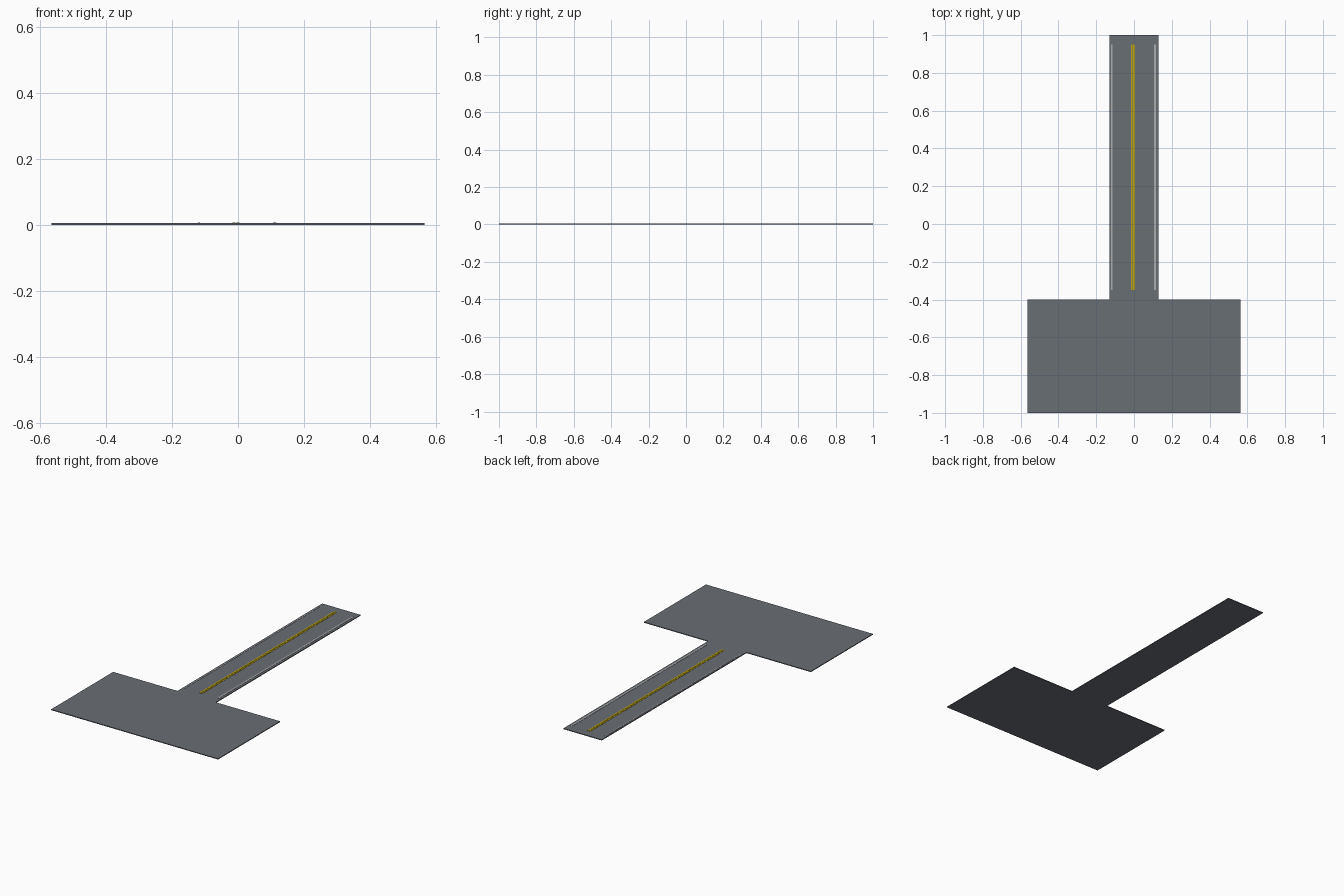
import bpy, bmesh

if "Cube" in bpy.data.objects:
    bpy.data.objects.remove(bpy.data.objects["Cube"])

SLAB_H = 0.005   # road thickness
LINE_TOP = 0.0065  # top of painted lines


def material(name, rgb):
    m = bpy.data.materials.new(name)
    m.diffuse_color = (*rgb, 1.0)
    m.use_nodes = True
    m.node_tree.nodes["Principled BSDF"].inputs["Base Color"].default_value = m.diffuse_color
    return m


def prism(name, outline, z0, z1, mat):
    """Extrude a flat outline from z0 to z1."""
    bm = bmesh.new()
    base = bm.faces.new([bm.verts.new((x, y, z0)) for x, y in outline])
    out = bmesh.ops.extrude_face_region(bm, geom=[base], use_keep_orig=True)
    top = [v for v in out["geom"] if isinstance(v, bmesh.types.BMVert)]
    bmesh.ops.translate(bm, verts=top, vec=(0, 0, z1 - z0))
    bmesh.ops.recalc_face_normals(bm, faces=bm.faces)
    me = bpy.data.meshes.new(name)
    bm.to_mesh(me)
    bm.free()
    me.materials.append(mat)
    ob = bpy.data.objects.new(name, me)
    bpy.context.collection.objects.link(ob)
    return ob


asphalt = material("asphalt grey", (0.141, 0.156, 0.178))
yellow = material("line yellow", (0.50, 0.37, 0.005))
white = material("line white", (0.42, 0.42, 0.42))

# T-shaped road slab: wide crossing at the front, narrow road behind
right = [(0.565, -1), (0.565, -0.4), (0.13, -0.4), (0.13, 1)]
left = [(-x, y) for x, y in reversed(right)]
prism("road_slab", right + left, 0, SLAB_H, asphalt)

# Painted lines along the narrow road
lines = [
    ("left_edge_line", -0.121, -0.115, white),
    ("centre_line_left", -0.016, -0.007, yellow),
    ("centre_line_right", -0.005, 0.004, yellow),
    ("right_edge_line", 0.106, 0.116, white),
]
for name, x0, x1, mat in lines:
    prism(name, [(x0, -0.35), (x1, -0.35), (x1, 0.95), (x0, 0.95)],
          SLAB_H - 0.001, LINE_TOP, mat)
